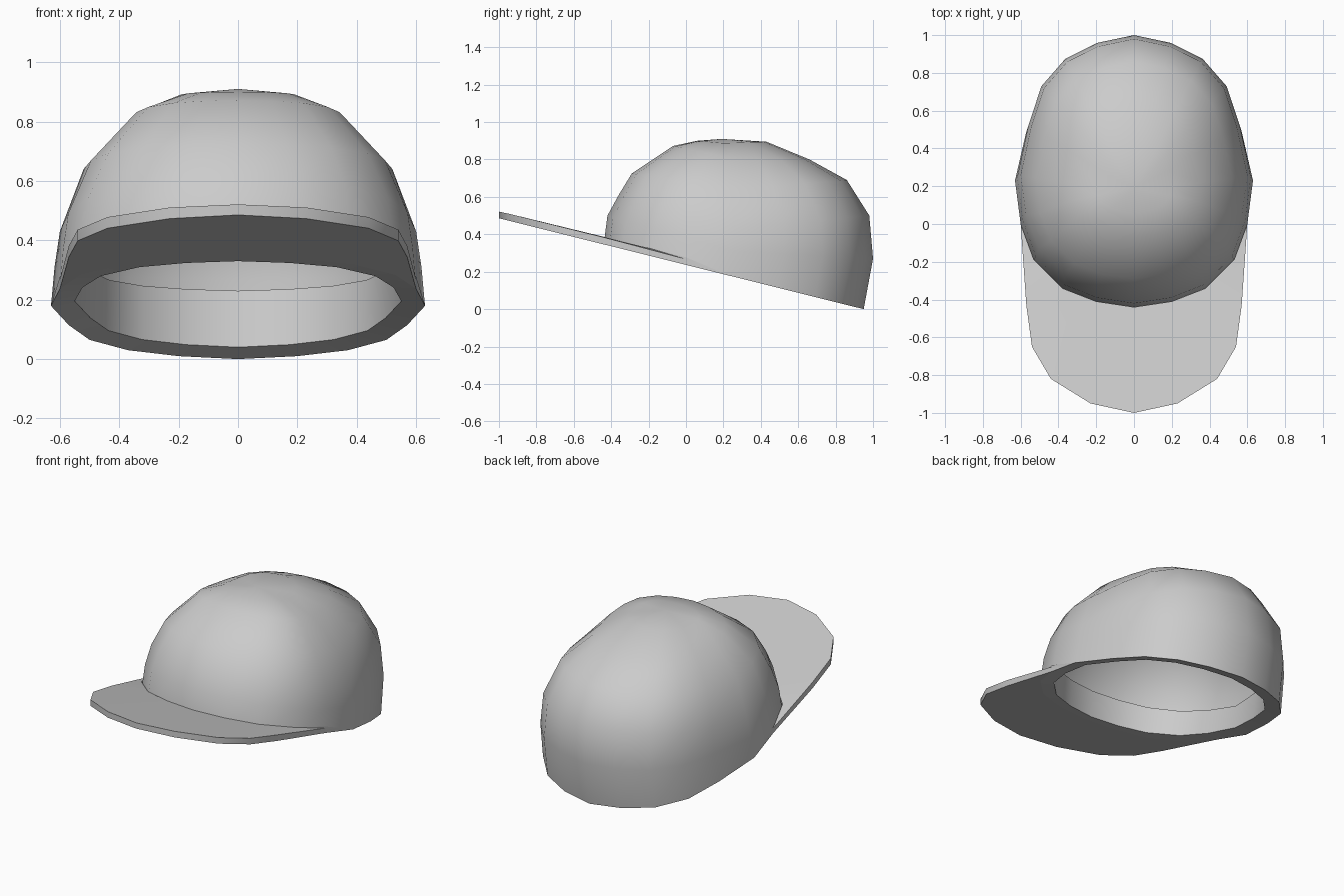
import bpy, bmesh, math

if "Cube" in bpy.data.objects:
    bpy.data.objects.remove(bpy.data.objects["Cube"])


def plane(y):
    # tilted plane of the cap's underside
    return (0.95 - y) * 0.249


def finish(name, bm, angle, normals=True):
    if normals:
        bmesh.ops.recalc_face_normals(bm, faces=bm.faces)
    me = bpy.data.meshes.new(name)
    bm.to_mesh(me)
    bm.free()
    ob = bpy.data.objects.new(name, me)
    bpy.context.collection.objects.link(ob)
    bpy.ops.object.select_all(action='DESELECT')
    ob.select_set(True)
    bpy.context.view_layer.objects.active = ob
    bpy.ops.object.shade_smooth_by_angle(angle=math.radians(angle))
    return ob


# Half outline of the head opening, back to front
HALF = [(0, .95), (.2, .91), (.37, .83), (.5, .69), (.57, .49), (.63, .23),
        (.6, 0), (.53, -.19), (.38, -.34), (.2, -.41), (0, -.44)]
LOOP = HALF + [(-x, y) for x, y in HALF[-2:0:-1]]
UNIT = [(x / .63, (y - .23) / (.72 if y > .23 else .67)) for x, y in LOOP]


def ring(bm, front, back, side):
    # ring through a front point, a back point and a side point
    w, cy, cz = side
    verts = []
    for ux, uy in UNIT:
        ey, ez = back if uy > 0 else front
        a = abs(uy)
        verts.append(bm.verts.new((w * ux, cy + (ey - cy) * a, cz + (ez - cz) * a)))
    return verts


def loft(bm, rings):
    n = len(UNIT)
    for a, b in zip(rings, rings[1:]):
        for i in range(n):
            j = (i + 1) % n
            bm.faces.new((a[j], a[i], b[i], b[j]))


# Crown: hollow dome
bm = bmesh.new()
front = [(-.44, plane(-.44)), (-.42, .5), (-.36, .61), (-.29, .725), (-.07, .872), (.06, .9)]
back = [(.95, 0), (1.0, .27), (.98, .5), (.86, .69), (.66, .80), (.43, .895)]
side = [(.63, .23, plane(.23)), (.618, .25, .31), (.6, .26, .43),
        (.52, .24, .64), (.36, .22, .81), (.2, .2, .887)]
rings = [ring(bm, *r) for r in zip(front, back, side)]
loft(bm, rings)
apex = bm.verts.new((0, .19, .91))
top = rings[-1]
for i in range(len(top)):
    bm.faces.new((top[(i + 1) % len(top)], top[i], apex))
finish("crown", bm, 50)

# Inner band: lip under the rim and the sweatband inside it
bm = bmesh.new()
loft(bm, [ring(bm, (-.44, plane(-.44)), (.95, 0), (.63, .23, plane(.23))),
          ring(bm, (-.375, plane(-.375)), (.85, .04), (.55, .23, .195)),
          ring(bm, (-.36, .49), (.9, .23), (.545, .24, .33))])
for f in bm.faces:
    f.normal_flip()
for f in bm.faces:
    f.normal_update()
    c = f.calc_center_median()
    if f.normal.y * (.25 - c.y) + f.normal.x * -c.x - f.normal.z * .3 < 0:
        f.normal_flip()
finish("inner_band", bm, 60, normals=False)

# Brim: flat plate that thins out along the sides
bm = bmesh.new()
edge = [(.63, .23, 0), (.6, 0, .03), (.57, -.43, .037), (.54, -.65, .037),
        (.44, -.82, .037), (.23, -.95, .037), (0, -1, .035)]
inner = [(x, y, .04) for x, y in HALF[6:]]
outline = edge + [(-x, y, t) for x, y, t in edge[-2::-1]]
outline += [(-x, y, t) for x, y, t in inner] + inner[-2::-1]
low = [bm.verts.new((x, y, plane(y))) for x, y, t in outline]
high = [bm.verts.new((x, y, plane(y) + t + .0005)) for x, y, t in outline]
n = len(outline)
bm.faces.new(low)
bm.faces.new(high)
for i in range(n):
    j = (i + 1) % n
    bm.faces.new((low[i], low[j], high[j], high[i]))
bmesh.ops.triangulate(bm, faces=[f for f in bm.faces if len(f.verts) > 4])
finish("brim", bm, 30)
